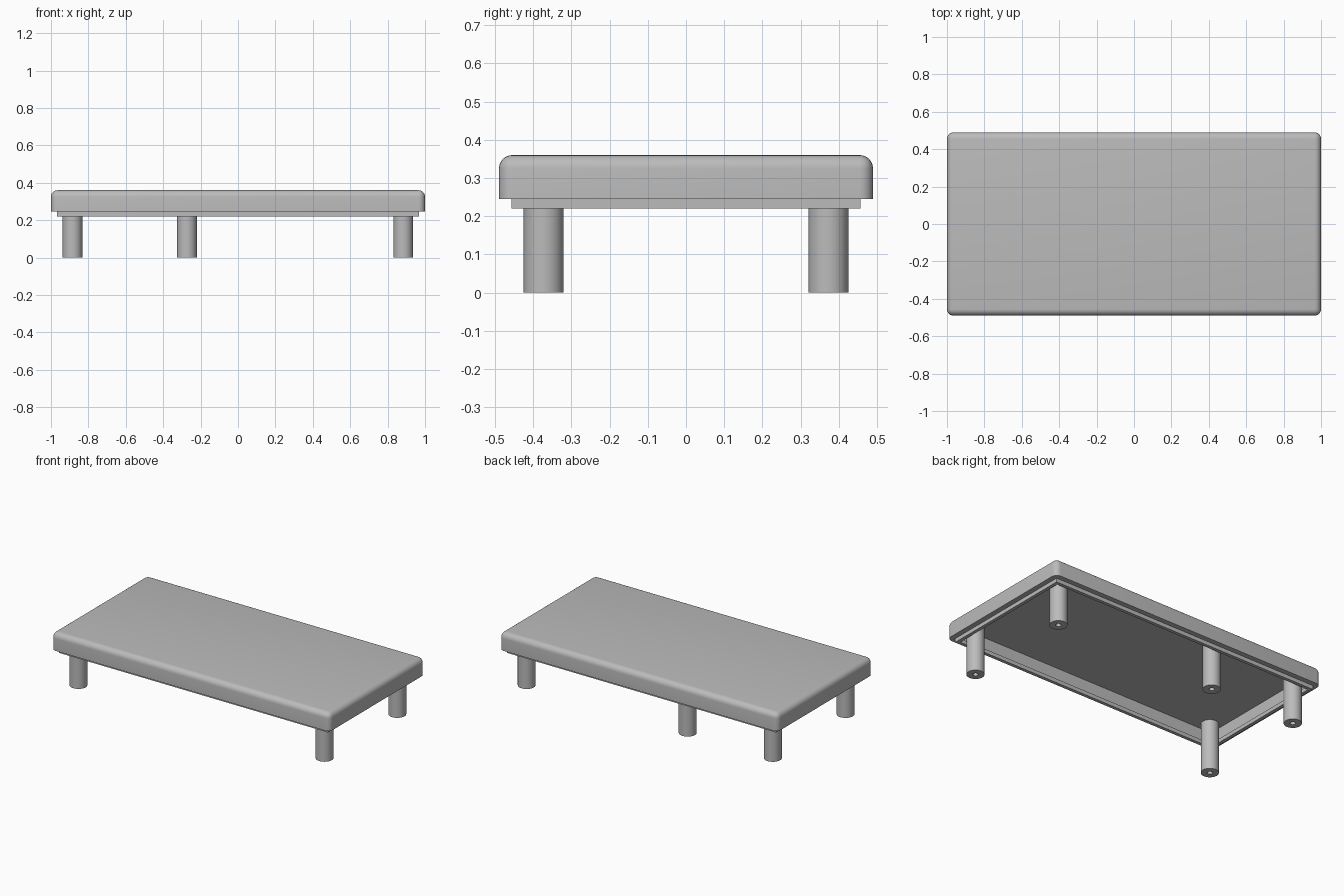
import bpy, bmesh, math
from mathutils import Vector, Matrix

cube = bpy.data.objects.get("Cube")
if cube:
    bpy.data.objects.remove(cube, do_unlink=True)

# Single plain grey finish
grey = bpy.data.materials.new("plain_grey")
grey.use_nodes = True
colour = (0.5, 0.5, 0.5, 1.0)
grey.diffuse_color = colour
grey.node_tree.nodes["Principled BSDF"].inputs["Base Color"].default_value = colour

HALF_X, HALF_Y = 1.0, 0.49
TOP, SLAB_BASE, FRAME_BASE, CEILING = 0.36, 0.245, 0.22, 0.325
WALL, LIP, ROUND = 0.063, 0.033, 0.035


def finish(name, bm):
    """Turn a bmesh into a smooth-shaded object with crisp edges."""
    bmesh.ops.recalc_face_normals(bm, faces=bm.faces)
    mesh = bpy.data.meshes.new(name)
    bm.to_mesh(mesh)
    bm.free()
    mesh.materials.append(grey)
    obj = bpy.data.objects.new(name, mesh)
    bpy.context.collection.objects.link(obj)
    bpy.ops.object.select_all(action="DESELECT")
    obj.select_set(True)
    bpy.context.view_layer.objects.active = obj
    bpy.ops.object.shade_smooth_by_angle(angle=math.radians(35))
    return obj


def box(half_x, half_y, z0, z1):
    bm = bmesh.new()
    size = Matrix.Diagonal((2 * half_x, 2 * half_y, z1 - z0, 1))
    place = Matrix.Translation((0, 0, (z0 + z1) / 2))
    bmesh.ops.create_cube(bm, size=1, matrix=place @ size)
    bm.normal_update()
    return bm


# Table top: hollow underneath, rounded along the top and upright corners
bm = box(HALF_X, HALF_Y, SLAB_BASE, TOP)
outer_edges = [e for e in bm.edges if max(v.co.z for v in e.verts) > TOP - 0.001]
bottom = min(bm.faces, key=lambda f: f.calc_center_median().z)
bmesh.ops.inset_region(bm, faces=[bottom], thickness=WALL)
ceiling = bmesh.ops.extrude_discrete_faces(bm, faces=[bottom])["faces"][0]
bmesh.ops.translate(bm, verts=ceiling.verts, vec=(0, 0, CEILING - SLAB_BASE))
bmesh.ops.bevel(bm, geom=outer_edges, offset=ROUND, segments=6, profile=0.5,
                affect="EDGES", clamp_overlap=True)
finish("table_top", bm)

# Thin frame set in from the rim, open through the middle
bm = box(HALF_X - LIP, HALF_Y - LIP, FRAME_BASE, SLAB_BASE)
caps = [f for f in bm.faces if abs(f.normal.z) > 0.9]
for cap in caps:
    bmesh.ops.inset_region(bm, faces=[cap], thickness=WALL - LIP)
bmesh.ops.bridge_loops(bm, edges=list({e for f in caps for e in f.edges}))
bmesh.ops.delete(bm, geom=[f for f in caps if f.is_valid], context="FACES_ONLY")
finish("lower_frame", bm)


# Round legs with a small hole drilled up from the foot
def leg(name, x, y):
    radius, hole, depth = 0.0525, 0.016, 0.18
    top = CEILING + 0.005
    profile = [(0, depth), (hole, depth), (hole, 0), (radius, 0), (radius, top), (0, top)]
    bm = bmesh.new()
    verts = [bm.verts.new((r, 0, z)) for r, z in profile]
    edges = [bm.edges.new(pair) for pair in zip(verts, verts[1:])]
    bmesh.ops.spin(bm, geom=verts + edges, cent=(0, 0, 0), axis=(0, 0, 1),
                   angle=math.tau, steps=32)
    bmesh.ops.remove_doubles(bm, verts=bm.verts, dist=0.0001)
    obj = finish(name, bm)
    obj.location = Vector((x, y, 0))


LEG_Y = 0.373
for end, x in (("left", 0.883), ("right", -0.885)):
    leg("front_" + end + "_leg", x, -LEG_Y)
    leg("back_" + end + "_leg", x, LEG_Y)
leg("back_middle_leg", -0.273, LEG_Y)
